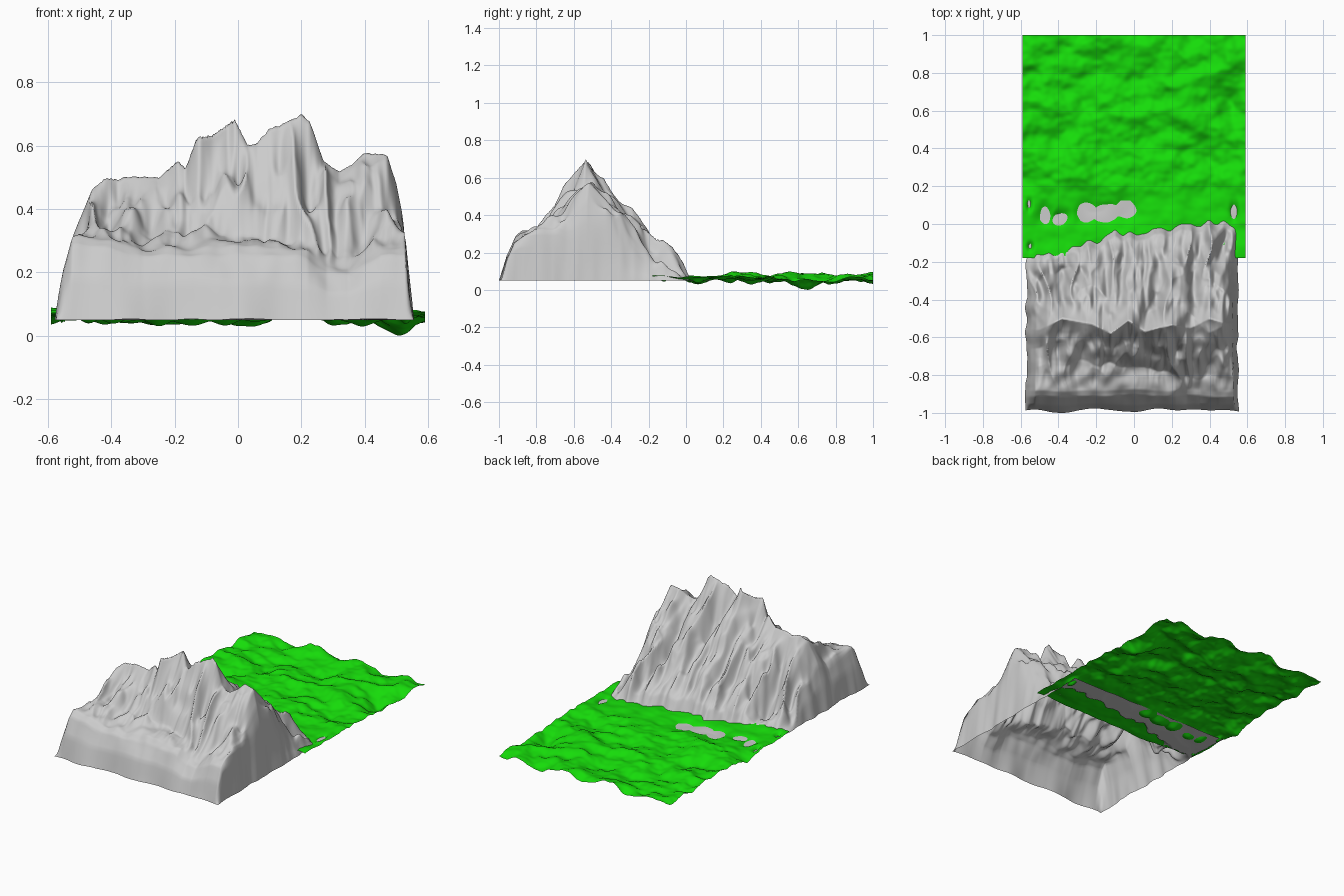
import bpy
from mathutils import Vector, noise
from math import exp

if "Cube" in bpy.data.objects:
    bpy.data.objects.remove(bpy.data.objects["Cube"])


def curve(pts, x):
    """Piecewise linear lookup through (position, value) points."""
    if x <= pts[0][0]:
        return pts[0][1]
    for (a, u), (b, v) in zip(pts, pts[1:]):
        if x <= b:
            return u + (v - u) * (x - a) / (b - a)
    return pts[-1][1]


def n(x, y, z=0.37):
    return noise.noise(Vector((x, y, z)))


def bump(x, y, cx, cy, rx, ry):
    return exp(-((x - cx) / rx) ** 2 - ((y - cy) / ry) ** 2)


def sheet(name, x0, x1, y0, y1, nx, ny, point):
    """Grid surface whose points are moved by point(x, y)."""
    verts = [point(x0 + (x1 - x0) * i / nx, y0 + (y1 - y0) * j / ny)
             for j in range(ny + 1) for i in range(nx + 1)]
    w = nx + 1
    faces = [(j * w + i, j * w + i + 1, (j + 1) * w + i + 1, (j + 1) * w + i)
             for j in range(ny) for i in range(nx)]
    me = bpy.data.meshes.new(name)
    me.from_pydata(verts, [], faces)
    me.shade_smooth()
    ob = bpy.data.objects.new(name, me)
    bpy.context.collection.objects.link(ob)
    return ob


BASE = 0.05
# skyline seen from the front
SKY = [(-.57, .05), (-.55, .2), (-.52, .32), (-.46, .46), (-.42, .5), (-.36, .505),
       (-.25, .5), (-.19, .555), (-.165, .53), (-.13, .63), (-.08, .64), (-.01, .685),
       (.03, .6), (.055, .61), (.1, .66), (.17, .68), (.2, .705), (.225, .685),
       (.27, .55), (.32, .52), (.36, .54), (.4, .58), (.47, .57), (.5, .48),
       (.52, .38), (.535, .2), (.55, .05)]
# broad mass of the mountain, without the crest notches
MASS = [(-.57, .05), (-.55, .2), (-.52, .32), (-.46, .45), (-.4, .49), (-.25, .51),
        (-.12, .6), (0, .65), (.1, .65), (.2, .66), (.3, .57), (.4, .56), (.47, .55),
        (.5, .48), (.52, .38), (.535, .2), (.55, .05)]
# height of the front shelf
SHELF = [(-.5, .31), (-.4, .295), (-.3, .27), (0, .285), (.1, .275), (.22, .265),
         (.28, .22), (.35, .21), (.4, .25), (.45, .28), (.5, .275)]
# depth of the shelf, where the upper face starts
INNER = [(-.5, -.75), (-.3, -.73), (0, -.76), (.15, -.79), (.35, -.82), (.5, -.8)]
# line where the back slope meets the ground
FOOT = [(-.57, -.16), (-.35, -.13), (-.22, -.08), (-.1, -.03), (.05, -.05),
        (.2, -.01), (.4, .01), (.5, 0), (.55, -.02)]
# how far back the crest lies
CREST = [(-.5, -.56), (-.38, -.5), (-.22, -.53), (-.12, -.58), (-.03, -.51),
         (.06, -.57), (.13, -.55), (.2, -.535), (.3, -.55), (.4, -.5), (.5, -.53)]


def mountain(x, y):
    top, mass = curve(SKY, x), curve(MASS, x)
    lip = -.88 + .02 * n(x * 6, 1.7)
    ridge = curve(CREST, x)
    foot = curve(FOOT, x) + .04 * n(x * 18, 8.1)
    inner = curve(INNER, x) + .04 * n(x * 12, 2.6)
    # skyline notches fade out away from the crest
    k = min(1, abs(y - ridge) / .16)
    wall = top + (mass - top) * k
    shelf = min(curve(SHELF, x) + .014 * n(x * 16, y * 16, 3.3), mass)
    rise = wall - BASE
    # cross-section from front to back
    z = curve([(-.985, BASE), (-.955, BASE + (shelf - BASE) * .52),
               (lip - .03, BASE + (shelf - BASE) * .9), (lip, shelf),
               (inner, min(shelf + .04, mass)),
               ((inner + ridge) / 2, shelf * .42 + wall * .58), (ridge, wall),
               (ridge + (foot - ridge) * .3, BASE + rise * .7),
               (ridge + (foot - ridge) * .6, BASE + rise * .39),
               (foot - .04, BASE + rise * .13), (foot, BASE)], y)
    # gullies and broken ledges on both slopes
    slope = curve([(lip, 0), (inner, .5), ((inner + ridge) / 2, 1), (ridge, .05),
                   (ridge + .1, .8), (foot - .12, 1), (foot, 0)], y)
    warp = .07 * n(x * 5, y * 5, 9.4)
    gully = abs(n((x + warp) * 12, y * 3, 5.5)) * .2 - .045
    gully += .04 * n((x - warp) * 26, y * 7, 7.3) + .03 * n(x * 14, y * 14, 2.2)
    gully -= .03 * (.25 - abs(n(x * 20, y * 10, 4.4)))
    z -= slope * gully * min(1, max(0, (mass - .1) * 3))
    # buttresses at the back foot
    z += .06 * bump(x, y, .43, -.07, .05, .05) + .04 * bump(x, y, .27, -.1, .03, .07)
    z += .04 * bump(x, y, -.08, -.13, .03, .06)
    z = max(BASE + .006 * n(x * 9, y * 9), min(z, wall + .003))
    side = max(0, 1 - (z - BASE) * 2) * min(1, max(0, (abs(x) - .46) * 14))
    low = max(0, 1 - (z - BASE) * 5) * (y < -.8)
    return (x + .012 * side * n(y * 14, x * 3 + z * 3, 2.4),
            y + low * (.022 * n(x * 7, 3.3) - .004), z)


sheet("mountain", -.57, .55, -.985, .125, 200, 180, mountain)

# hollows where rock shows through the grass
HOLLOWS = [(-.47, .06, .04, .06), (-.39, .03, .05, .04), (-.25, .06, .05, .06),
           (-.15, .05, .07, .05), (-.04, .07, .05, .05), (.53, .07, .02, .05),
           (-.555, .1, .012, .03), (-.55, -.12, .015, .025)]


def grass(x, y):
    v = .036 * n(x * 5, y * 7, 1.4) + .022 * n(x * 11, y * 14, 6.4) + .006 * n(x * 26, y * 30, 2.3)
    near = max(0, 1 - max(0, y - .12) / .12)
    z = .067 + v * (1 - .65 * near)
    z += max(0, .056 - z) * near    # strip beside the rock stays above it
    z -= .03 * max(bump(x, y, *h) for h in HOLLOWS)
    z -= .045 * bump(x, y, .52, .63, .06, .08)
    return (x, y, min(.112, max(.01, z)))


ground = sheet("grass_ground", -.59, .59, -.18, 1, 140, 140, grass)
zmin = min(v.co.z for v in ground.data.vertices)
for v in ground.data.vertices:   # lowest hollow rests on zero
    v.co.z -= zmin * bump(v.co.x, v.co.y, .52, .63, .1, .1)
green = bpy.data.materials.new("grass_green")
green.diffuse_color = (.008, .72, .003, 1)
green.use_nodes = True
green.node_tree.nodes["Principled BSDF"].inputs["Base Color"].default_value = green.diffuse_color
ground.data.materials.append(green)
